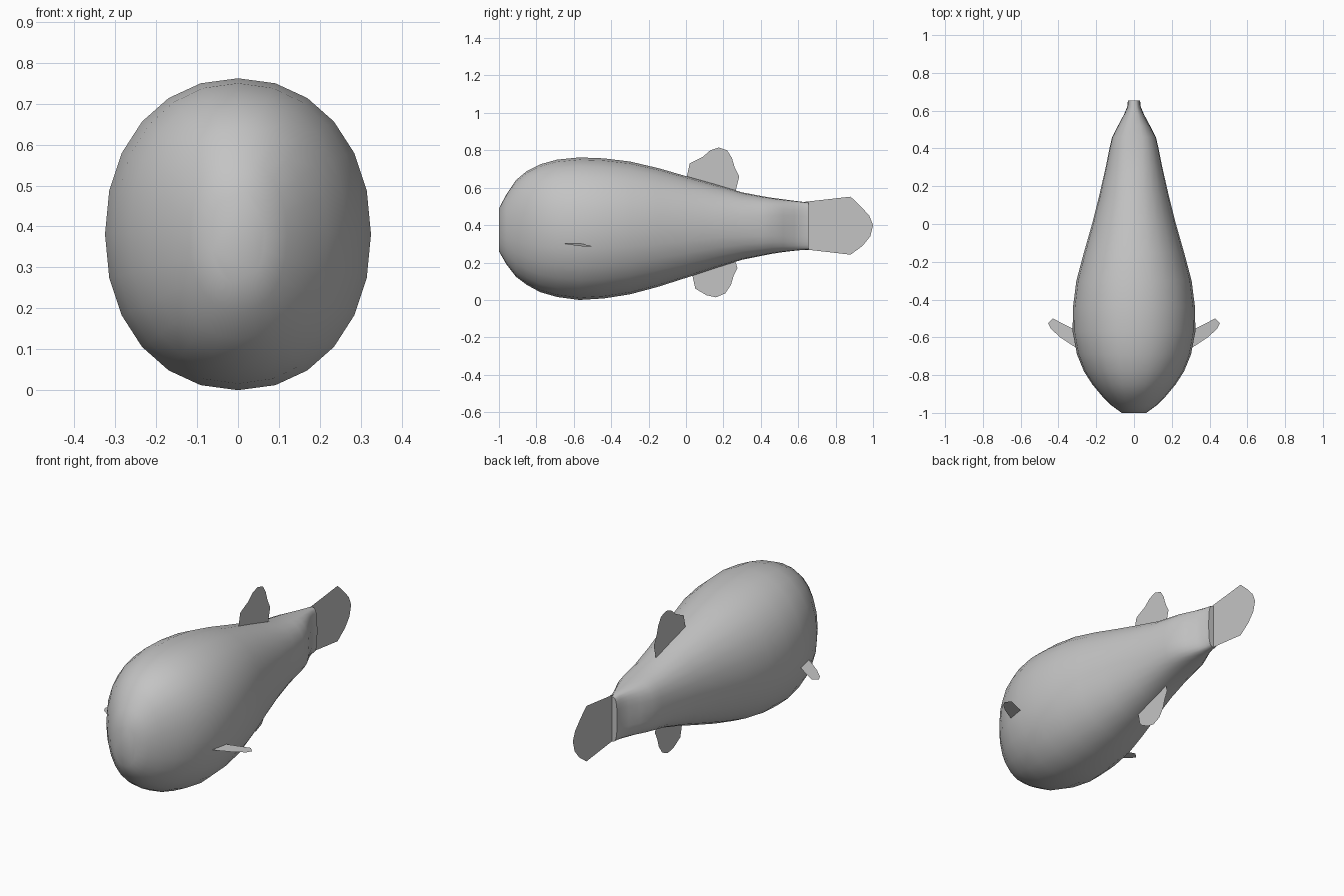
import bpy
import bmesh
import math

default_cube = bpy.data.objects.get("Cube")
if default_cube:
    bpy.data.objects.remove(default_cube, do_unlink=True)

SIDES = 24
GREY = (0.55, 0.55, 0.55, 1.0)

skin = bpy.data.materials.new("grey_skin")
skin.use_nodes = True
skin.diffuse_color = GREY
skin.node_tree.nodes["Principled BSDF"].inputs["Base Color"].default_value = GREY


def add_object(name, bm):
    """Turn a bmesh into a linked object with the skin material."""
    mesh = bpy.data.meshes.new(name)
    bm.to_mesh(mesh)
    bm.free()
    mesh.materials.append(skin)
    obj = bpy.data.objects.new(name, mesh)
    bpy.context.collection.objects.link(obj)
    return obj


def signed_power(value, power):
    return math.copysign(abs(value) ** power, value)


def add_ring(bm, y, half_width, top, bottom):
    """Rounded cross-section that becomes boxier towards the tail."""
    power = 0.94 - 0.3 * max(0.0, min(1.0, (y - 0.2) / 0.4))
    middle, half_height = (top + bottom) / 2, (top - bottom) / 2
    ring = []
    for i in range(SIDES):
        angle = 2 * math.pi * i / SIDES
        ring.append(bm.verts.new((
            half_width * signed_power(math.sin(angle), power),
            y,
            middle + half_height * signed_power(math.cos(angle), power))))
    return ring


def add_fin(name, outline):
    """Flat sheet from an outline of 3D points."""
    bm = bmesh.new()
    bm.faces.new([bm.verts.new(point) for point in outline])
    return add_object(name, bm)


# Body stations from nose to tail stem: y, half width, top, bottom
stations = [
    (-1.0, 0.065, 0.49, 0.26),
    (-0.96, 0.12, 0.565, 0.19),
    (-0.91, 0.17, 0.64, 0.125),
    (-0.85, 0.22, 0.69, 0.08),
    (-0.78, 0.265, 0.725, 0.042),
    (-0.69, 0.302, 0.75, 0.016),
    (-0.57, 0.325, 0.762, 0.0),
    (-0.44, 0.323, 0.757, 0.008),
    (-0.3, 0.305, 0.74, 0.03),
    (-0.15, 0.265, 0.705, 0.07),
    (0.0, 0.222, 0.662, 0.118),
    (0.15, 0.184, 0.62, 0.168),
    (0.3, 0.15, 0.575, 0.215),
    (0.4, 0.13, 0.556, 0.235),
    (0.46, 0.116, 0.546, 0.247),
    (0.52, 0.085, 0.538, 0.256),
    (0.58, 0.053, 0.53, 0.263),
    (0.62, 0.036, 0.525, 0.267),
    (0.655, 0.032, 0.52, 0.268),
]

# Body skin, closed at nose and tail stem
bm = bmesh.new()
rings = [add_ring(bm, *station) for station in stations]
for front, back in zip(rings, rings[1:]):
    for i in range(SIDES):
        j = (i + 1) % SIDES
        bm.faces.new((front[i], front[j], back[j], back[i]))
bm.faces.new(rings[0])
bm.faces.new(rings[-1])
bmesh.ops.recalc_face_normals(bm, faces=bm.faces)
body = add_object("body", bm)

bpy.ops.object.select_all(action="DESELECT")
body.select_set(True)
bpy.context.view_layer.objects.active = body
bpy.ops.object.shade_smooth_by_angle(angle=math.radians(60))

# Upright fins on the centre line: (y, z) outlines
upright_fins = {
    "tail_fin": [(0.64, 0.525), (0.88, 0.552), (0.935, 0.5), (0.98, 0.45),
                 (1.0, 0.4), (0.985, 0.34), (0.945, 0.29), (0.88, 0.242),
                 (0.64, 0.27)],
    "top_fin": [(0.0, 0.64), (0.02, 0.73), (0.09, 0.765), (0.13, 0.8),
                (0.175, 0.815), (0.22, 0.8), (0.245, 0.76), (0.26, 0.71),
                (0.285, 0.66), (0.26, 0.56)],
    "bottom_fin": [(0.03, 0.15), (0.05, 0.06), (0.11, 0.025), (0.16, 0.014),
                   (0.21, 0.035), (0.24, 0.08), (0.255, 0.13), (0.275, 0.17),
                   (0.26, 0.22)],
}
for name, outline in upright_fins.items():
    add_fin(name, [(0, y, z) for y, z in outline])

# Small drooping side fins, mirrored: (x, y) outline
side_outline = [(0.29, -0.665), (0.33, -0.64), (0.39, -0.6), (0.44, -0.555),
                (0.455, -0.525), (0.43, -0.5), (0.29, -0.572)]
for name, side in (("left_fin", 1), ("right_fin", -1)):
    points = [(side * x, y, 0.337 - 0.115 * x) for x, y in side_outline]
    add_fin(name, points[::side])
